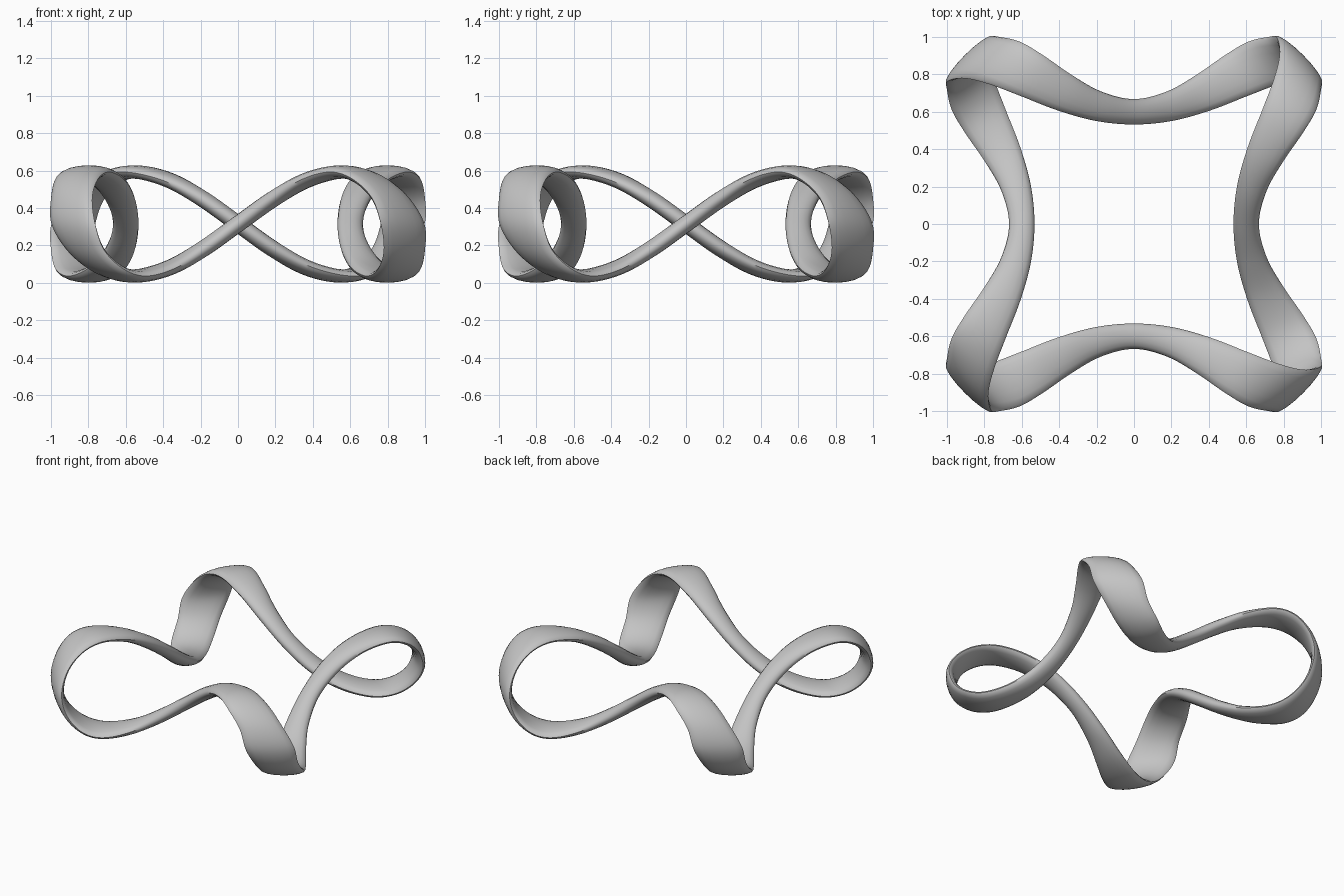
import bpy, bmesh, math
from mathutils import Vector, Matrix

old = bpy.data.objects.get("Cube")
if old:
    bpy.data.objects.remove(old, do_unlink=True)

SIDES = 16      # points around the flattened section
STEPS = 8       # rings between path points

# Half of one lobe: x, y, z, turn of the wide axis (degrees), half width, half thickness
half_lobe = [
    (0.00, -0.600, 0.00, 0, 0.068, 0.044),
    (0.19, -0.630, 0.135, 10, 0.080, 0.044),
    (0.37, -0.702, 0.235, 21, 0.102, 0.040),
    (0.55, -0.795, 0.278, 30, 0.125, 0.036),
    (0.69, -0.860, 0.243, 36, 0.140, 0.034),
    (0.81, -0.889, 0.142, 41, 0.146, 0.034),
    (0.88, -0.880, 0.00, 45, 0.165, 0.034),
]


def station(x, y, z, turn, width, thick):
    a = math.radians(turn)
    wide = Vector((math.sin(a), math.cos(a), 0)) * width
    return Vector((x, y, z)), wide, thick


# Second half is the first one turned over about the corner diagonal
lobe = [station(*p) for p in half_lobe]
lobe += [station(-y, -x, -z, 90 - a, w, t) for x, y, z, a, w, t in half_lobe[-2:0:-1]]

# Four lobes around the vertical axis; the band makes a half turn in each one
path = []
for k in range(4):
    spin = Matrix.Rotation(math.pi / 2 * k, 3, 'Z')
    for c, w, t in lobe:
        path.append((spin @ c, (spin @ w) * (-1) ** k, t))


def blend(a, b, c, d, u):
    return 0.5 * (2 * b + (c - a) * u + (2 * a - 5 * b + 4 * c - d) * u ** 2
                  + (3 * b - a - 3 * c + d) * u ** 3)


rings = []
n = len(path)
for i in range(n):
    near = [path[(i + j) % n] for j in (-1, 0, 1, 2)]
    for s in range(STEPS):
        rings.append([blend(*column, s / STEPS) for column in zip(*near)])

# Skin the band
bm = bmesh.new()
loops = []
m = len(rings)
for i, (centre, wide, thick) in enumerate(rings):
    along = rings[(i + 1) % m][0] - rings[i - 1][0]
    normal = along.cross(wide).normalized() * thick
    angles = [2 * math.pi * j / SIDES for j in range(SIDES)]
    loops.append([bm.verts.new(centre + wide * math.cos(a) + normal * math.sin(a))
                  for a in angles])
for i in range(m):
    a, b = loops[i], loops[(i + 1) % m]
    for j in range(SIDES):
        k = (j + 1) % SIDES
        bm.faces.new((a[j], a[k], b[k], b[j]))
bmesh.ops.recalc_face_normals(bm, faces=bm.faces)

# Stand on the ground
low = min(v.co.z for v in bm.verts)
bmesh.ops.translate(bm, vec=(0, 0, -low), verts=bm.verts)

mesh = bpy.data.meshes.new("twisted_band")
bm.to_mesh(mesh)
bm.free()
band = bpy.data.objects.new("twisted_band", mesh)
bpy.context.collection.objects.link(band)

# Plain grey
grey = bpy.data.materials.new("light_grey")
grey.use_nodes = True
colour = (0.55, 0.55, 0.55, 1)
grey.diffuse_color = colour
grey.node_tree.nodes["Principled BSDF"].inputs["Base Color"].default_value = colour
mesh.materials.append(grey)

bpy.ops.object.select_all(action='DESELECT')
band.select_set(True)
bpy.context.view_layer.objects.active = band
bpy.ops.object.shade_smooth_by_angle(angle=math.radians(50))
